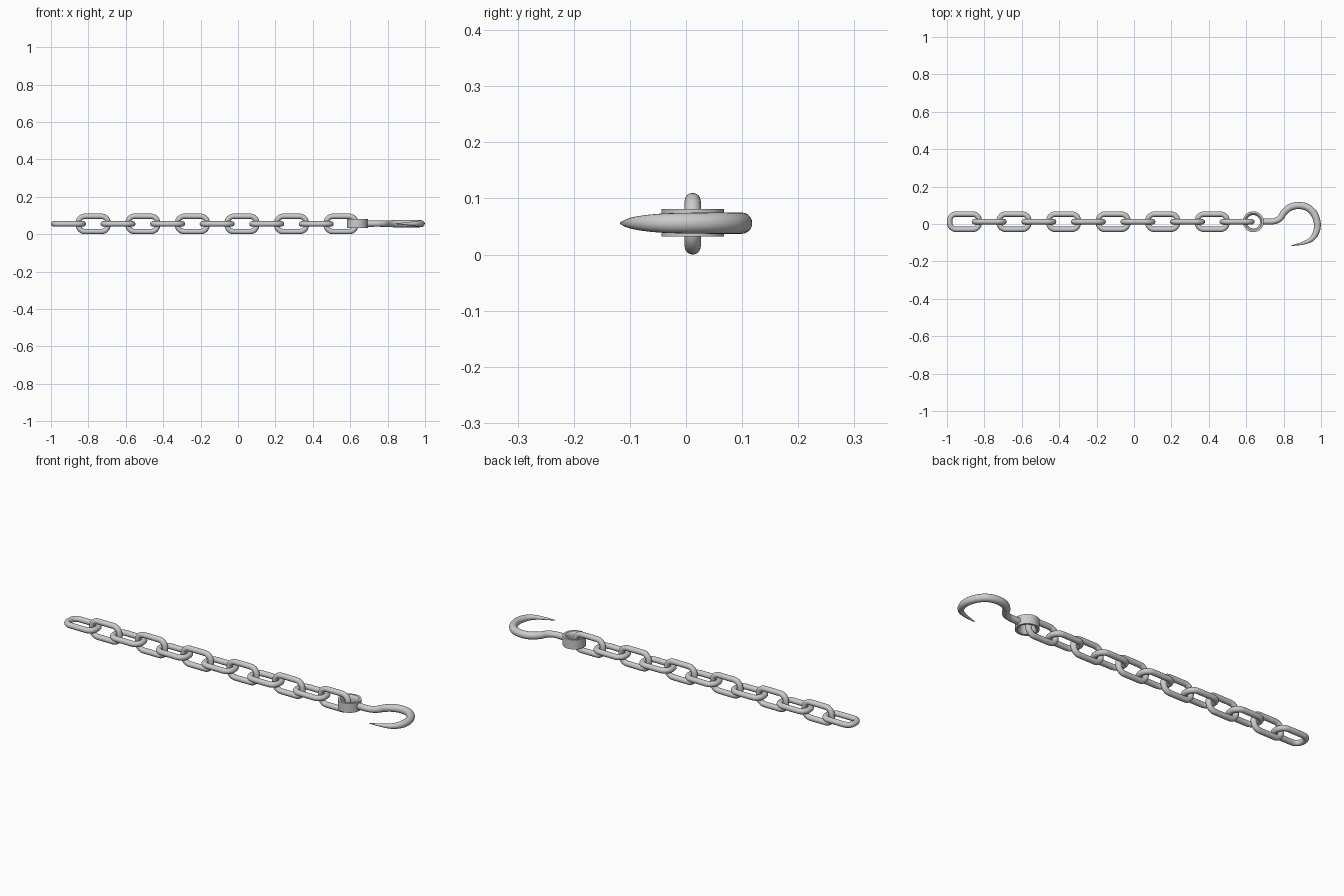
import bpy, bmesh
from math import sin, cos, pi
from mathutils import Vector

if "Cube" in bpy.data.objects:
    bpy.data.objects.remove(bpy.data.objects["Cube"])

YC, ZC = 0.012, 0.055   # chain axis
WIRE = 0.0143           # link wire radius


def finish(name, bm):
    bmesh.ops.recalc_face_normals(bm, faces=bm.faces)
    me = bpy.data.meshes.new(name)
    bm.to_mesh(me)
    bm.free()
    ob = bpy.data.objects.new(name, me)
    bpy.context.collection.objects.link(ob)
    bpy.ops.object.select_all(action='DESELECT')
    ob.select_set(True)
    bpy.context.view_layer.objects.active = ob
    bpy.ops.object.shade_smooth_by_angle(angle=0.7)
    return ob


def sweep(name, path, radii, closed, sides=16):
    """Round tube along a flat path in the XY plane."""
    bm = bmesh.new()
    n, rings = len(path), []
    for i, p in enumerate(path):
        a = path[(i - 1) % n] if closed else path[max(i - 1, 0)]
        b = path[(i + 1) % n] if closed else path[min(i + 1, n - 1)]
        t = (b - a).normalized()
        side, r = Vector((-t.y, t.x, 0)), radii[i]
        rings.append([bm.verts.new(p + side * r * cos(2 * pi * k / sides)
                                   + Vector((0, 0, r * sin(2 * pi * k / sides))))
                      for k in range(sides)])
    for i in range(n if closed else n - 1):
        A, B = rings[i], rings[(i + 1) % n]
        for k in range(sides):
            m = (k + 1) % sides
            bm.faces.new((A[k], A[m], B[m], B[k]))
    if not closed:
        bm.faces.new(rings[0])
        bm.faces.new(rings[-1])
    return finish(name, bm)


# Chain links: rounded oblong loops, alternately flat and upright
half_l, half_w, corner = 0.0935 - WIRE, 0.055 - WIRE, 0.035
loop = []
for q, (sx, sy) in enumerate(((1, 1), (-1, 1), (-1, -1), (1, -1))):
    for k in range(9):
        a = q * pi / 2 + k / 8 * pi / 2
        loop.append(Vector((sx * (half_l - corner) + corner * cos(a),
                            sy * (half_w - corner) + corner * sin(a), 0)))
link = sweep("chain_link_1", loop, [WIRE] * len(loop), True)
for i in range(12):
    ob = link if i == 0 else link.copy()
    if i:
        ob.name = f"chain_link_{i + 1}"
        bpy.context.collection.objects.link(ob)
    ob.location = (-0.9065 + 0.1325 * i, YC, ZC)
    ob.rotation_euler = (pi / 2 if i % 2 else 0, 0, 0)

# Hook eye: straight-sided collar with a rounded bore
profile = [(0.056, -0.0245), (0.056, 0.0245), (0.045, 0.0245), (0.039, 0.018),
           (0.036, 0.008), (0.036, -0.008), (0.039, -0.018), (0.045, -0.0245)]
bm = bmesh.new()
seg = 40
cols = [[bm.verts.new((r * cos(2 * pi * s / seg), r * sin(2 * pi * s / seg), z))
         for r, z in profile] for s in range(seg)]
for s in range(seg):
    A, B = cols[s], cols[(s + 1) % seg]
    for k in range(len(profile)):
        m = (k + 1) % len(profile)
        bm.faces.new((A[k], B[k], B[m], A[m]))
eye = finish("hook_eye", bm)
eye.location = (0.638, YC, ZC + 0.002)

# Hook: x, y, radius along the centreline, tapering to a point
ctrl = [(0.685, 0.013, .017), (0.745, 0.014, .016), (0.780, 0.030, .017),
        (0.803, 0.063, .018), (0.835, 0.089, .019), (0.880, 0.099, .019),
        (0.928, 0.088, .019), (0.963, 0.054, .019), (0.980, 0.005, .0185),
        (0.974, -0.044, .017), (0.948, -0.082, .013), (0.902, -0.103, .008),
        (0.842, -0.116, .002)]
P = [Vector(c) for c in ctrl]
P = [2 * P[0] - P[1]] + P + [2 * P[-1] - P[-2]]
fine = []
for i in range(1, len(P) - 2):
    a, b, c, d = P[i - 1:i + 3]
    for k in range(5):
        t = k / 5
        fine.append(0.5 * (2 * b + (c - a) * t + (2 * a - 5 * b + 4 * c - d) * t * t
                           + (3 * b - a - 3 * c + d) * t ** 3))
fine.append(P[-2])
hook = sweep("hook", [Vector((p.x, p.y, 0)) for p in fine], [p.z for p in fine], False, 20)
hook.location.z = ZC + 0.001
